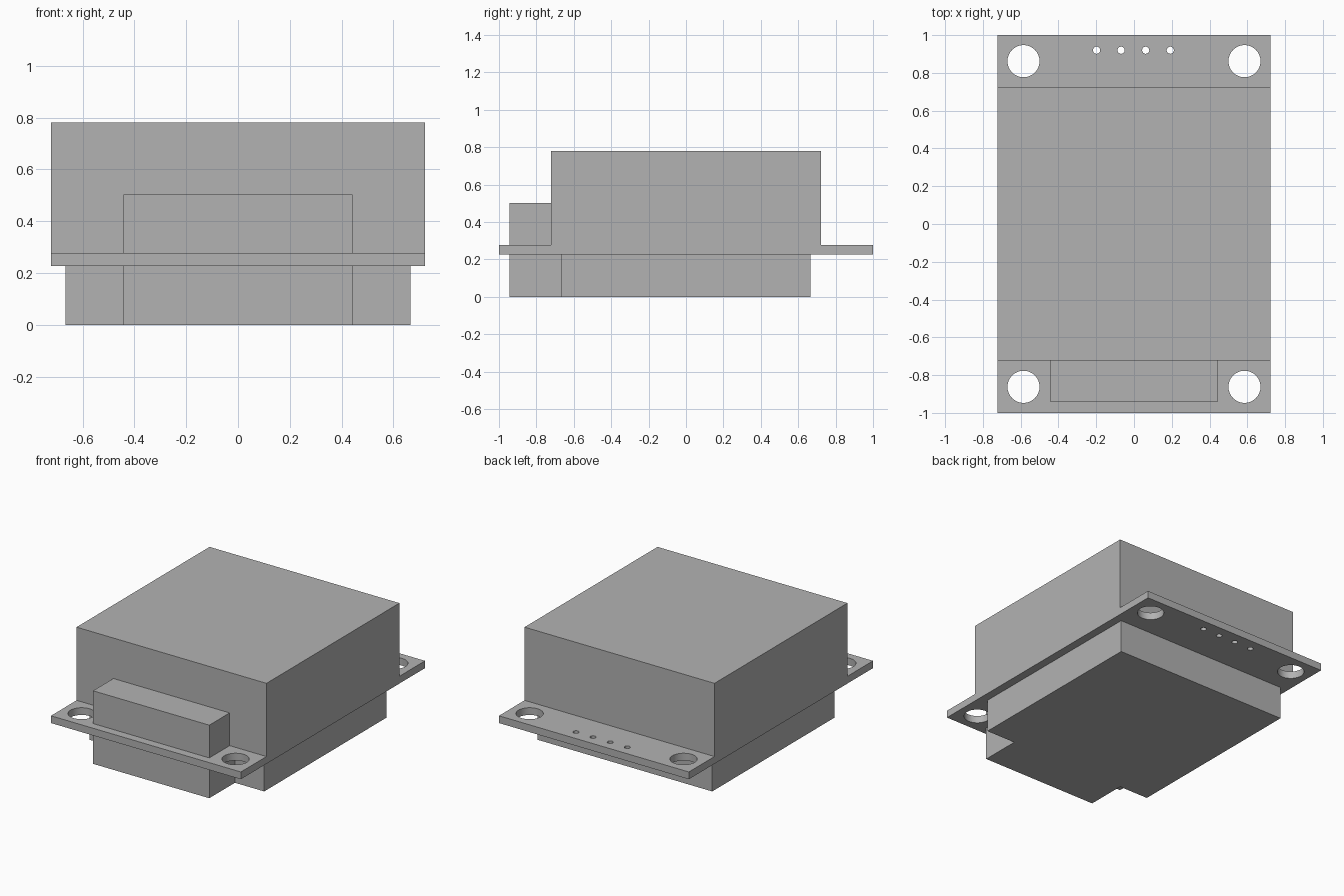
import bpy
import bmesh
import math

cube = bpy.data.objects.get("Cube")
if cube:
    bpy.data.objects.remove(cube, do_unlink=True)

# Single grey material
grey = bpy.data.materials.new("grey")
grey.use_nodes = True
colour = (0.448, 0.448, 0.448, 1)
grey.diffuse_color = colour
grey.node_tree.nodes["Principled BSDF"].inputs["Base Color"].default_value = colour


def prism(name, outline, z0, z1):
    """Extrude a counter-clockwise outline from z0 up to z1."""
    bm = bmesh.new()
    base = bm.faces.new([bm.verts.new((x, y, z0)) for x, y in outline])
    top = bmesh.ops.extrude_face_region(bm, geom=[base], use_keep_orig=True)["geom"]
    for v in top:
        if isinstance(v, bmesh.types.BMVert):
            v.co.z = z1
    bmesh.ops.recalc_face_normals(bm, faces=bm.faces)
    mesh = bpy.data.meshes.new(name)
    bm.to_mesh(mesh)
    bm.free()
    mesh.materials.append(grey)
    obj = bpy.data.objects.new(name, mesh)
    bpy.context.collection.objects.link(obj)
    return obj


def rect(half_x, y0, y1):
    return [(-half_x, y0), (half_x, y0), (half_x, y1), (-half_x, y1)]


def circle(x, y, r, n):
    steps = [2 * math.pi * i / n for i in range(n)]
    return [(x + r * math.cos(a), y + r * math.sin(a)) for a in steps]


WIDTH, BODY, LOWER, TAB = 0.722, 0.722, 0.665, 0.442
TAB_FRONT = -0.943
BOARD_BOTTOM, BOARD_TOP = 0.227, 0.277

# Circuit board with four mounting holes and a row of pin holes
board = prism("board", rect(WIDTH, -1, 1), BOARD_BOTTOM, BOARD_TOP)
holes = [circle(sx * 0.585, sy * 0.862, 0.085, 48) for sx in (-1, 1) for sy in (-1, 1)]
holes += [circle((i - 1.5) * 0.13 - 0.003, 0.92, 0.019, 24) for i in range(4)]
bpy.context.view_layer.objects.active = board
for outline in holes:
    cutter = prism("hole_cutter", outline, 0.1, 0.4)
    cutter.hide_render = True
    cut = board.modifiers.new("hole", "BOOLEAN")
    cut.operation = "DIFFERENCE"
    cut.solver = "EXACT"
    cut.object = cutter
    bpy.ops.object.modifier_apply(modifier=cut.name)
    bpy.data.objects.remove(cutter, do_unlink=True)

# Tall housing and connector on top of the board
prism("upper_housing", rect(WIDTH, -BODY, BODY), BOARD_TOP, 0.78)
prism("front_connector", rect(TAB, TAB_FRONT, -BODY), BOARD_TOP, 0.502)

# Lower housing with its front tab, under the board
prism("lower_housing", [
    (-TAB, TAB_FRONT), (TAB, TAB_FRONT), (TAB, -LOWER), (LOWER, -LOWER),
    (LOWER, LOWER), (-LOWER, LOWER), (-LOWER, -LOWER), (-TAB, -LOWER),
], 0, BOARD_BOTTOM)

# Smooth hole walls, sharp edges elsewhere
board.select_set(True)
bpy.ops.object.shade_smooth_by_angle(angle=math.radians(30))
